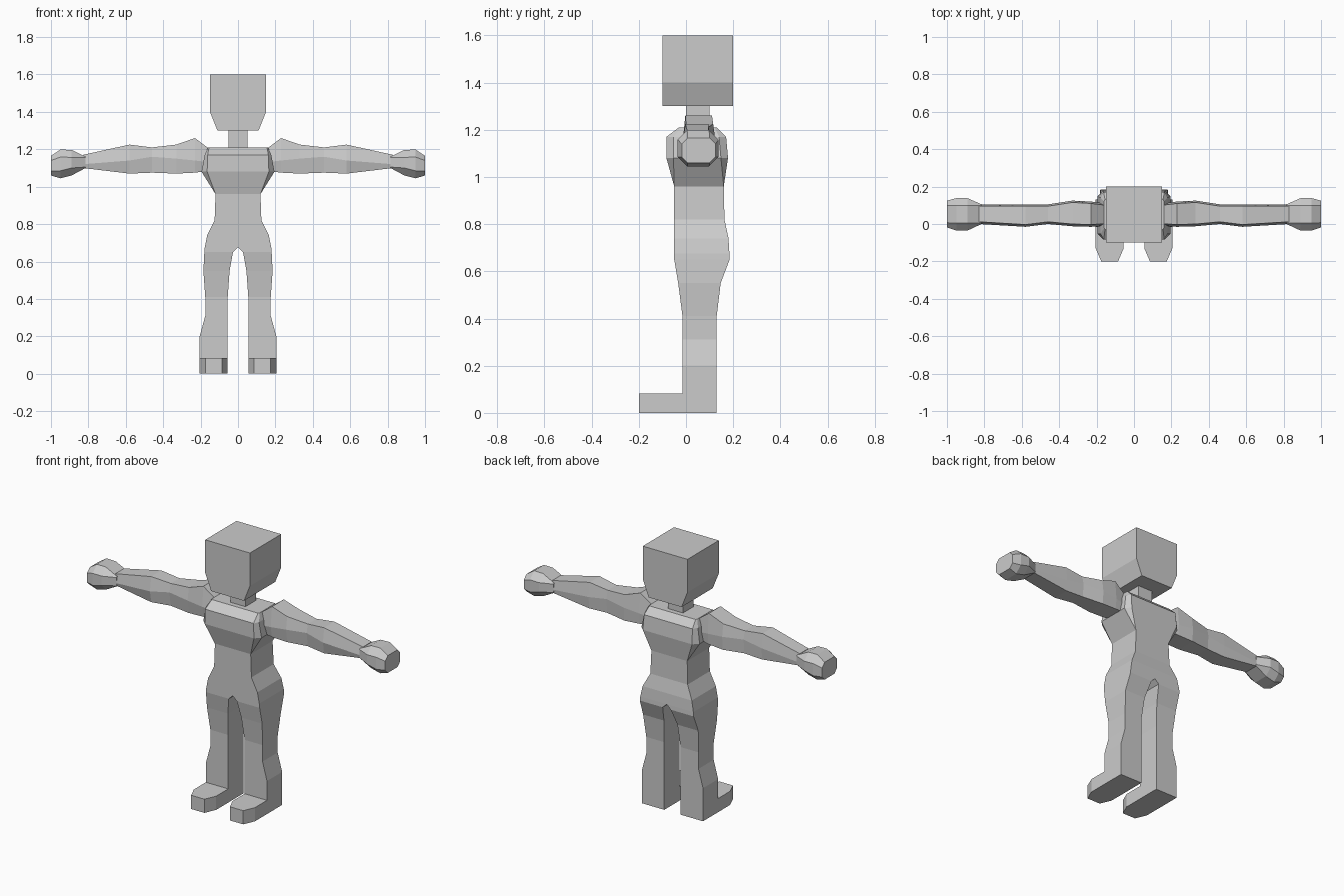
import bpy, bmesh

grey = bpy.data.materials.new("light_grey")
grey.diffuse_color = (0.6, 0.6, 0.6, 1)


def loft(name, rings, mirror=True):
    """Skin a list of equal-length rings, cap the ends and mirror across x."""
    bm = bmesh.new()
    rows = [[bm.verts.new(p) for p in ring] for ring in rings]
    n = len(rows[0])
    for a, b in zip(rows, rows[1:]):
        for i in range(n):
            j = (i + 1) % n
            quad = [a[i], a[j], b[j], b[i]]
            if not all(abs(v.co.x) < 1e-4 for v in quad):
                bm.faces.new(quad)
    bm.faces.new(rows[0])
    bm.faces.new(rows[-1])
    bmesh.ops.remove_doubles(bm, verts=bm.verts, dist=0.0005)
    bmesh.ops.recalc_face_normals(bm, faces=bm.faces)
    me = bpy.data.meshes.new(name)
    bm.to_mesh(me)
    bm.free()
    me.materials.append(grey)
    ob = bpy.data.objects.new(name, me)
    bpy.context.collection.objects.link(ob)
    if mirror:
        mod = ob.modifiers.new("mirror", "MIRROR")
        mod.use_clip = True
    return ob


def half_ring(z, inner, flat, outer, y0, y1, c=0.0):
    """Half of a body section, with corners cut back by c."""
    return [(inner, y0, z), (flat, y0, z), (outer, y0 + c, z),
            (outer, y1 - c, z), (flat, y1, z), (inner, y1, z)]


# Legs, hips and torso: z, inner x, flat x, outer x, front y, back y, corner cut
body = [
    (0.00, 0.055, 0.205, 0.205, -0.015, 0.13, 0),
    (0.20, 0.055, 0.205, 0.205, -0.015, 0.13, 0),
    (0.31, 0.055, 0.175, 0.175, -0.015, 0.13, 0),
    (0.41, 0.055, 0.175, 0.175, -0.015, 0.13, 0),
    (0.55, 0.045, 0.185, 0.185, -0.033, 0.147, 0),
    (0.65, 0.027, 0.180, 0.180, -0.05, 0.185, 0),
    (0.675, 0.0, 0.178, 0.178, -0.05, 0.184, 0),
    (0.74, 0.0, 0.165, 0.165, -0.05, 0.18, 0),
    (0.82, 0.0, 0.125, 0.125, -0.05, 0.163, 0),
    (0.96, 0.0, 0.120, 0.120, -0.05, 0.16, 0),
    (1.08, 0.0, 0.165, 0.195, -0.083, 0.178, 0.03),
    (1.17, 0.0, 0.162, 0.178, -0.083, 0.17, 0.03),
    (1.21, 0.0, 0.155, 0.160, -0.03, 0.13, 0.01),
]
loft("body", [half_ring(*r) for r in body])

# Feet with tapered toes
outline = [(0.055, 0.0), (0.055, -0.13), (0.085, -0.2),
           (0.175, -0.2), (0.205, -0.13), (0.205, 0.0)]
loft("feet", [[(x, y, z) for x, y in outline] for z in (0.0, 0.083)])

# Arms: x, bottom z, front ridge z, top z, front y, back y
arm = [
    (0.15, 1.085, 1.13, 1.20, -0.01, 0.11),
    (0.23, 1.075, 1.14, 1.26, -0.015, 0.12),
    (0.33, 1.07, 1.15, 1.225, -0.012, 0.125),
    (0.46, 1.075, 1.16, 1.21, 0.0, 0.105),
    (0.58, 1.07, 1.14, 1.225, -0.015, 0.105),
    (0.83, 1.10, 1.12, 1.17, 0.0, 0.105),
]
loft("arms", [[(x, y0 + 0.012, zb), (x, y0, zm), (x, y0 + 0.012, zt),
               (x, y1 - 0.01, zt), (x, y1, zm), (x, y1 - 0.005, zb)]
              for x, zb, zm, zt, y0, y1 in arm])

# Fists: x, bottom z, top z, front y, back y, corner cut
fist = [
    (0.815, 1.10, 1.16, 0.0, 0.105, 0.005),
    (0.89, 1.06, 1.197, -0.035, 0.138, 0.04),
    (0.95, 1.045, 1.198, -0.035, 0.138, 0.04),
    (1.00, 1.06, 1.165, -0.018, 0.125, 0.025),
]
loft("fists", [[(x, a + c, b), (x, d - c, b), (x, d, b + c), (x, d, t - c),
                (x, d - c, t), (x, a + c, t), (x, a, t - c), (x, a, b + c)]
               for x, b, t, a, d, c in fist])


def box_ring(z, w, y0, y1):
    return [(-w, y0, z), (w, y0, z), (w, y1, z), (-w, y1, z)]


# Neck and head with a narrowed jaw
loft("neck", [box_ring(1.19, 0.05, 0.0, 0.1), box_ring(1.31, 0.05, 0.0, 0.1)], False)
loft("head", [box_ring(1.30, 0.11, -0.1, 0.2), box_ring(1.40, 0.15, -0.1, 0.2),
              box_ring(1.60, 0.15, -0.1, 0.2)], False)
